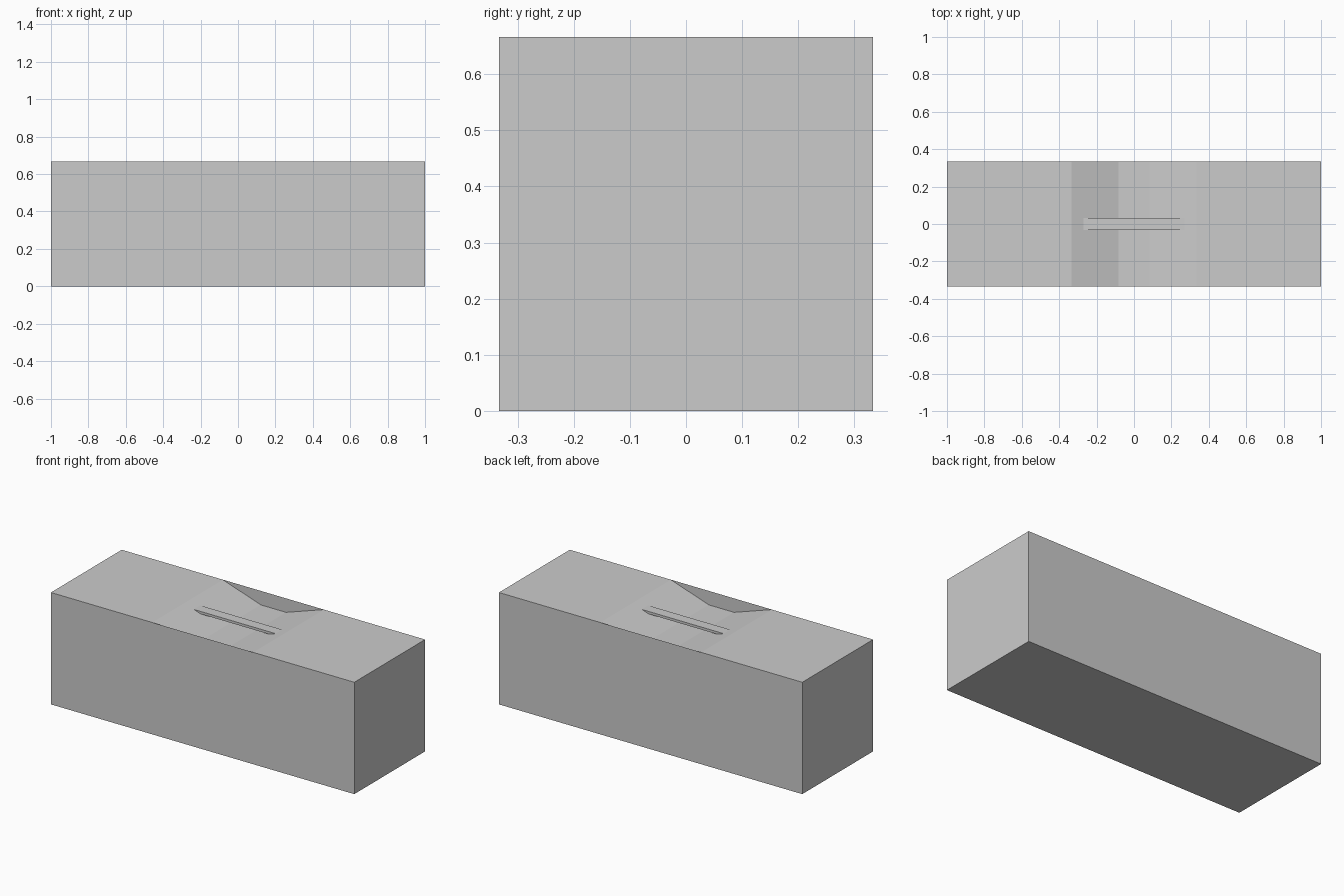
import bpy

if "Cube" in bpy.data.objects:
    bpy.data.objects.remove(bpy.data.objects["Cube"])

W, H = 1 / 3, 2 / 3          # half depth, height
DIP, RUN, FLAT = 1 / 12, 1 / 3, 1 / 12


def make(name, verts, faces):
    me = bpy.data.meshes.new(name)
    me.from_pydata(verts, [], faces)
    me.update()
    ob = bpy.data.objects.new(name, me)
    bpy.context.collection.objects.link(ob)
    return ob


def strip(name, profile, half, closed=False, caps=False):
    """Sweep an x-z profile along y."""
    n = len(profile)
    verts = [(x, y, z) for y in (-half, half) for x, z in profile]
    faces = [(i, (i + 1) % n, (i + 1) % n + n, i + n)
             for i in range(n if closed else n - 1)]
    if caps:
        faces += [tuple(reversed(range(n))), tuple(range(n, 2 * n))]
    return make(name, verts, faces)


# Body shell: bottom, ends, and thin full-height front and back sheets
v = [(x, y, z) for z in (0, H) for x, y in ((-1, -W), (1, -W), (1, W), (-1, W))]
make("body_shell", v, [(3, 2, 1, 0), (0, 1, 5, 4), (1, 2, 6, 5),
                       (2, 3, 7, 6), (3, 0, 4, 7)])

# Lid surface with the hand recess
strip("recessed_top", [(-1, H), (-RUN, H), (-FLAT, H - DIP), (FLAT, H - DIP),
                       (RUN, H), (1, H)], W)


# Flat handle bar spanning the recess, ends cut to the recess slopes
def slope_x(depth):
    return RUN - depth * (RUN - FLAT) / DIP


t, b = 0.021, 0.036
strip("handle_bar", [(slope_x(t), H - t), (-slope_x(t), H - t),
                     (-slope_x(b), H - b), (slope_x(b), H - b)][::-1],
      0.031, closed=True, caps=True)
